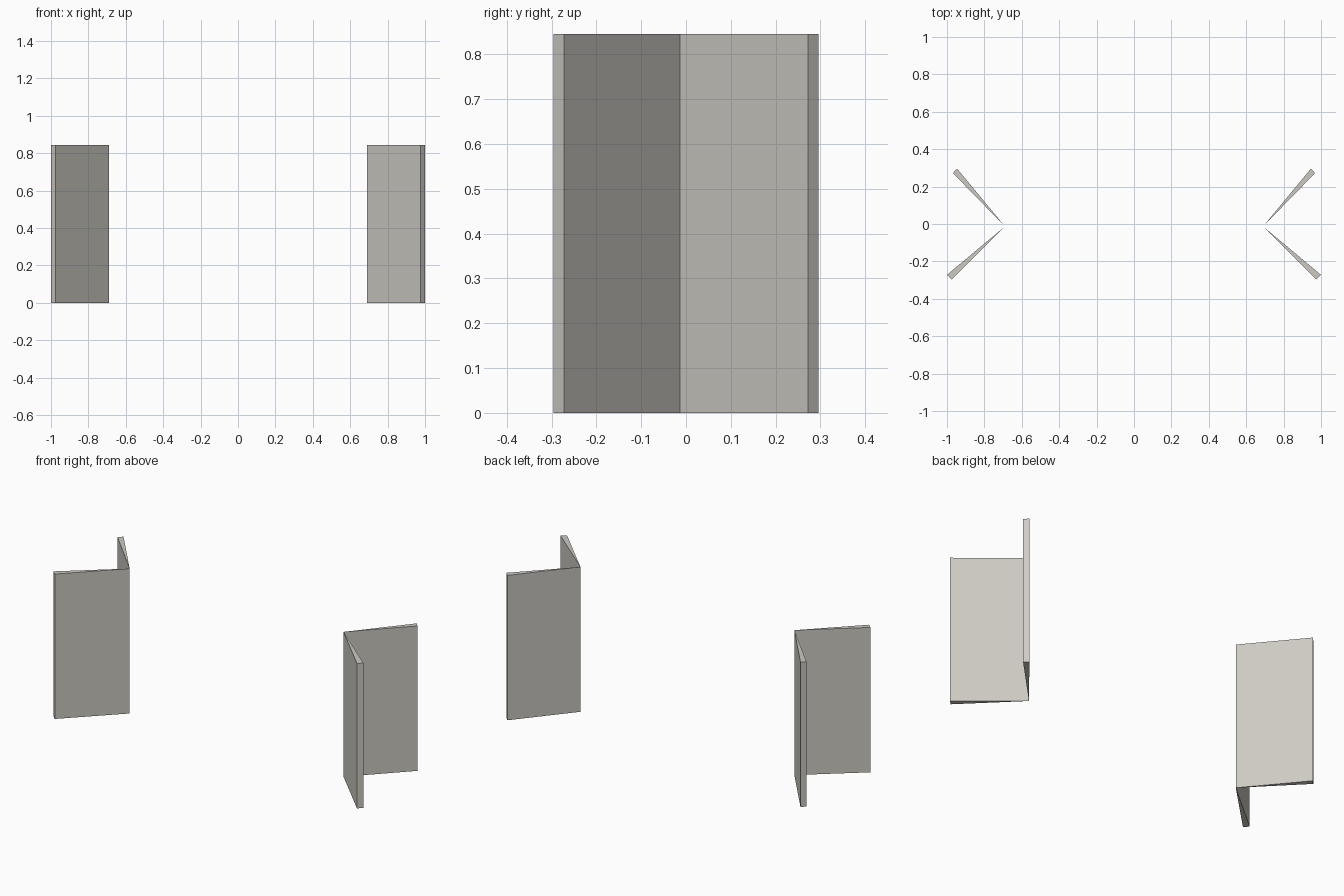
import bpy, bmesh

if "Cube" in bpy.data.objects:
    bpy.data.objects.remove(bpy.data.objects["Cube"])

HEIGHT = 0.845

stone = bpy.data.materials.new("warm_light_grey")
stone.diffuse_color = (0.61, 0.59, 0.54, 1)
stone.use_nodes = True
stone.node_tree.nodes["Principled BSDF"].inputs["Base Color"].default_value = stone.diffuse_color


def wedge_panel(name, outline):
    """Upright panel extruded from a plan outline."""
    bm = bmesh.new()
    face = bm.faces.new([bm.verts.new((x, y, 0)) for x, y in outline])
    ext = bmesh.ops.extrude_face_region(bm, geom=[face])
    top = [v for v in ext["geom"] if isinstance(v, bmesh.types.BMVert)]
    bmesh.ops.translate(bm, verts=top, vec=(0, 0, HEIGHT))
    bmesh.ops.recalc_face_normals(bm, faces=bm.faces)
    mesh = bpy.data.meshes.new(name)
    bm.to_mesh(mesh)
    bm.free()
    mesh.materials.append(stone)
    obj = bpy.data.objects.new(name, mesh)
    bpy.context.collection.objects.link(obj)


# Plan outlines: thin at the inner hinge corner, thick at the outer end
hinge = (0.69, -0.013)
panels = {
    "back_panel": [hinge, (0.968, 0.272), (0.946, 0.296)],
    "front_panel": [hinge, (0.975, -0.296), (1.0, -0.272)],
}

# A pair of V-shaped screens, mirrored left and right
for side, sign in (("right", 1), ("left", -1)):
    for name, pts in panels.items():
        wedge_panel(f"{side}_{name}", [(sign * x, y) for x, y in pts])
